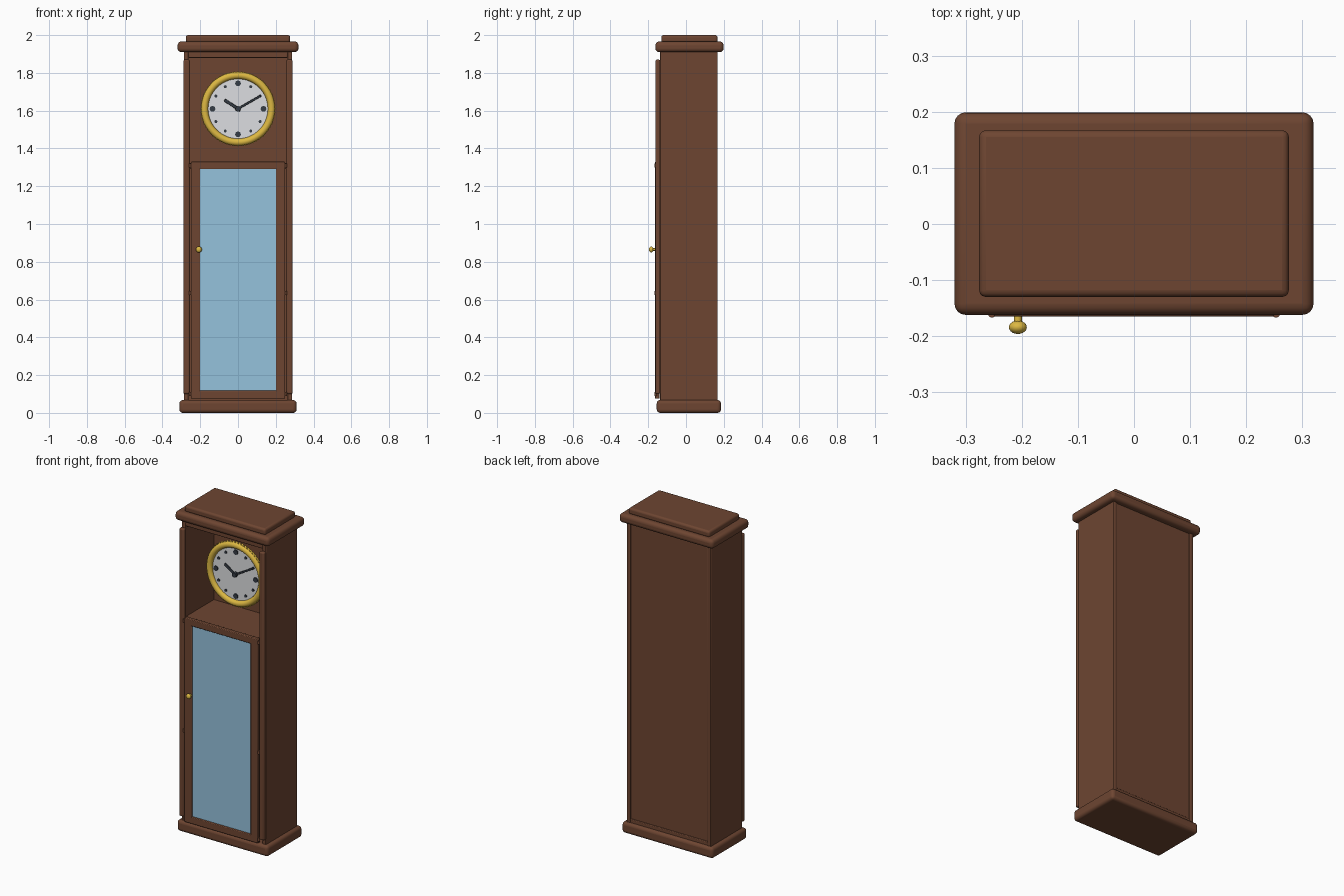
import bpy, math
from mathutils import Vector

if "Cube" in bpy.data.objects:
    bpy.data.objects.remove(bpy.data.objects["Cube"])


def material(name, rgb):
    m = bpy.data.materials.new(name)
    m.diffuse_color = (*rgb, 1)
    m.use_nodes = True
    m.node_tree.nodes["Principled BSDF"].inputs["Base Color"].default_value = m.diffuse_color
    return m


WOOD = material("walnut wood", (0.155, 0.060, 0.031))
GOLD = material("brass", (0.72, 0.48, 0.055))
GLASS = material("blue glass", (0.30, 0.54, 0.72))
WHITE = material("dial white", (0.72, 0.73, 0.75))
DARK = material("dark slate", (0.035, 0.045, 0.06))


def finish(name, mat, bevel=0, segments=3):
    o = bpy.context.object
    o.name = name
    o.data.materials.append(mat)
    if bevel:
        b = o.modifiers.new("soft edges", "BEVEL")
        b.width, b.segments = bevel, segments
    bpy.ops.object.shade_smooth_by_angle(angle=math.radians(40))
    return o


def box(name, x, y, z, mat=WOOD, bevel=0.004, segments=2):
    """Box from its (min, max) range on each axis."""
    bpy.ops.mesh.primitive_cube_add(size=1)
    o = bpy.context.object
    lo, hi = Vector((x[0], y[0], z[0])), Vector((x[1], y[1], z[1]))
    size, mid = hi - lo, (hi + lo) / 2
    for v in o.data.vertices:
        v.co = Vector(a * b for a, b in zip(v.co, size)) + mid
    return finish(name, mat, bevel, segments)


def disc(name, x, z, r, y0, y1, mat, sides=32):
    """Cylinder lying along y."""
    bpy.ops.mesh.primitive_cylinder_add(vertices=sides, radius=r, depth=y1 - y0,
                                        location=(x, (y0 + y1) / 2, z),
                                        rotation=(math.pi / 2, 0, 0))
    return finish(name, mat)


# Base, cornice and cap
box("base", (-0.31, 0.31), (-0.155, 0.185), (0, 0.068), bevel=0.018, segments=4)
box("cornice", (-0.32, 0.32), (-0.162, 0.199), (1.91, 1.966), bevel=0.02, segments=4)
box("cap", (-0.276, 0.276), (-0.13, 0.167), (1.96, 2.0), bevel=0.012, segments=3)

# Case: open front, panelled back
box("back_panel", (-0.265, 0.265), (0.14, 0.16), (0.06, 1.915), bevel=0)
box("shelf", (-0.265, 0.265), (-0.138, 0.145), (1.29, 1.322))
box("top_rail", (-0.262, 0.262), (-0.138, -0.112), (1.88, 1.915))
box("back_rail", (-0.265, 0.265), (0.155, 0.166), (0.06, 0.09))
for side, s in (("left", -1), ("right", 1)):
    box(side + "_side", sorted((s * 0.262, s * 0.287)), (-0.138, 0.168), (0.06, 1.915))
    box(side + "_front_moulding", sorted((s * 0.255, s * 0.289)), (-0.162, -0.136),
        (0.10, 1.87), bevel=0.008, segments=3)

# Door: frame, glass, hinges and knob
for side, s in (("left", -1), ("right", 1)):
    box(side + "_door_stile", sorted((s * 0.20, s * 0.25)), (-0.165, -0.140), (0.075, 1.33))
    for z in (0.10, 0.635, 1.31):
        bpy.ops.mesh.primitive_cylinder_add(vertices=12, radius=0.007, depth=0.02,
                                            location=(s * 0.253, -0.16, z))
        finish(side + "_hinge", WOOD)
box("door_top_rail", (-0.24, 0.24), (-0.165, -0.140), (1.29, 1.33))
box("door_bottom_rail", (-0.24, 0.24), (-0.165, -0.140), (0.075, 0.118))
box("door_glass", (-0.203, 0.203), (-0.156, -0.150), (0.115, 1.293), GLASS, bevel=0)
disc("knob_stem", -0.207, 0.865, 0.007, -0.18, -0.16, GOLD, 16)
bpy.ops.mesh.primitive_uv_sphere_add(segments=20, ring_count=12, radius=0.016,
                                     location=(-0.207, -0.184, 0.865))
bpy.context.object.scale.y = 0.75
finish("door_knob", GOLD)

# Clock: dial, rim and support, set inside the open niche
CZ, CY = 1.61, -0.02
disc("clock_support", 0, CZ, 0.05, CY + 0.01, 0.145, WOOD)
disc("dial", 0, CZ, 0.17, CY, CY + 0.014, WHITE, 64)
bpy.ops.mesh.primitive_torus_add(major_segments=64, minor_segments=14, major_radius=0.177,
                                 minor_radius=0.019, location=(0, CY, CZ),
                                 rotation=(math.pi / 2, 0, 0))
finish("dial_rim", GOLD)
knurl = disc("knurled_edge", 0, CZ, 0.2, CY - 0.006, CY + 0.008, GOLD, 120)
for v in knurl.data.vertices:
    turn = round(math.atan2(v.co.y, v.co.x) / math.tau * 120)
    if turn % 2:
        v.co.x *= 0.965
        v.co.y *= 0.965
# Open the middle of the knurled edge so the dial shows
bpy.ops.mesh.primitive_cylinder_add(vertices=64, radius=0.177, depth=0.2, location=(0, CY, CZ),
                                    rotation=(math.pi / 2, 0, 0))
cutter = bpy.context.object
cutter.name = "edge_cutter"
cutter.hide_render = True
cutter.hide_set(True)
cut = knurl.modifiers.new("opening", "BOOLEAN")
cut.object, cut.operation = cutter, "DIFFERENCE"

# Hour dots, larger at the quarters
for i in range(12):
    a = i * math.tau / 12
    disc("hour_dot", 0.135 * math.sin(a), CZ + 0.135 * math.cos(a),
         0.008 if i % 3 else 0.015, CY - 0.006, CY + 0.002, DARK, 20)


# Hands and hub
def hand(name, angle, length, width, y):
    o = box(name, (-width / 2, width / 2), (y - 0.003, y + 0.003), (-0.015, length), DARK, 0.002)
    o.location.z = CZ
    o.rotation_euler.y = math.radians(angle)


hand("hour_hand", -57, 0.085, 0.016, CY - 0.008)
hand("minute_hand", 60, 0.138, 0.011, CY - 0.013)
disc("hand_hub", 0, CZ, 0.014, CY - 0.02, CY + 0.002, DARK, 24)
